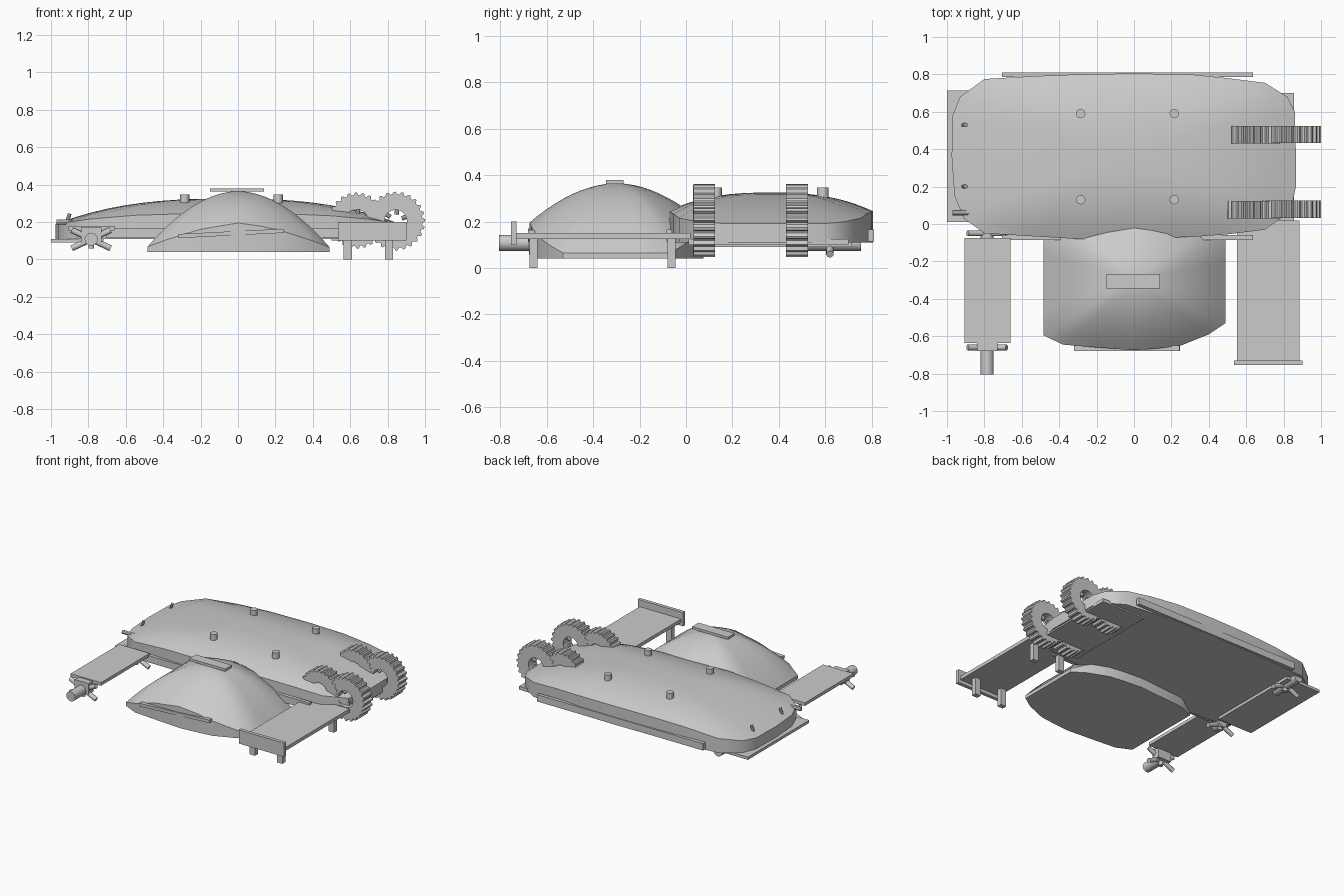
import bpy, bmesh, math
from mathutils import Vector, Matrix

if "Cube" in bpy.data.objects:
    bpy.data.objects.remove(bpy.data.objects["Cube"])

grey = bpy.data.materials.new("plain grey")
grey.diffuse_color = (0.6, 0.6, 0.6, 1)
grey.use_nodes = True
grey.node_tree.nodes["Principled BSDF"].inputs["Base Color"].default_value = grey.diffuse_color


def finish(name, bm, smooth=None):
    bmesh.ops.recalc_face_normals(bm, faces=bm.faces[:])
    me = bpy.data.meshes.new(name)
    bm.to_mesh(me)
    bm.free()
    me.materials.append(grey)
    ob = bpy.data.objects.new(name, me)
    bpy.context.collection.objects.link(ob)
    if smooth:
        bpy.ops.object.select_all(action='DESELECT')
        ob.select_set(True)
        bpy.context.view_layer.objects.active = ob
        bpy.ops.object.shade_smooth_by_angle(angle=math.radians(smooth))
    return ob


def box(name, x0, x1, y0, y1, z0, z1, tilt=0):
    bm = bmesh.new()
    bmesh.ops.create_cube(bm, size=1)
    m = (Matrix.Translation(((x0 + x1) / 2, (y0 + y1) / 2, (z0 + z1) / 2))
         @ Matrix.Rotation(tilt, 4, 'Y')
         @ Matrix.Diagonal((x1 - x0, y1 - y0, z1 - z0, 1)))
    bm.transform(m)
    return finish(name, bm)


def rod(name, a, b, r, sides=16):
    a, b = Vector(a), Vector(b)
    bm = bmesh.new()
    bmesh.ops.create_cone(bm, cap_ends=True, segments=sides, radius1=r, radius2=r,
                          depth=(b - a).length)
    bm.transform(Matrix.Translation((a + b) / 2)
                 @ (b - a).to_track_quat('Z', 'Y').to_matrix().to_4x4())
    return finish(name, bm, 40)


def shell(name, outline, cx, cy, half_x, base, rim, drop, rim_pow, top, power):
    """Flat-bottomed hull: vertical wall up to a sagging rim, then a crowned top."""
    bm = bmesh.new()
    rings = [[bm.verts.new((x, y, base)) for x, y in outline]]
    steps = 10
    for i in range(steps):
        s = 1 - i / steps
        ring = []
        for x, y in outline:
            edge = rim - drop * min(1, abs(x - cx) / half_x) ** rim_pow
            z = edge + (top - edge) * (1 - s ** power)
            ring.append(bm.verts.new((cx + (x - cx) * s, cy + (y - cy) * s, z)))
        rings.append(ring)
    n = len(outline)
    for a, b in zip(rings, rings[1:]):
        for i in range(n):
            bm.faces.new((a[i], a[(i + 1) % n], b[(i + 1) % n], b[i]))
    peak = bm.verts.new((cx, cy, top))
    for i in range(n):
        bm.faces.new((rings[-1][i], rings[-1][(i + 1) % n], peak))
    bm.faces.new(rings[0][::-1])
    return finish(name, bm, 35)


# Main hull
hull = [(-.97, .58), (-.93, .68), (-.8, .775), (-.55, .79), (-.3, .8), (0, .805), (.3, .8),
        (.5, .78), (.7, .755), (.82, .68), (.86, .6), (.865, .4), (.865, .2), (.84, .07),
        (.7, -.03), (.5, -.055), (.3, -.07), (0, -.075), (-.3, -.08), (-.55, -.065),
        (-.8, -.05), (-.91, .03), (-.96, .15), (-.975, .36)]
shell("main_hull", hull, -.05, .36, .92, .11, .245, .055, 3, .325, 2.6)

# Front dome
half = [(-.485, -.3), (-.485, -.45), (-.485, -.595), (-.38, -.645), (-.2, -.66), (0, -.675),
        (.13, -.665), (.25, -.65), (.4, -.59), (.49, -.53), (.49, -.4), (.49, -.3)]
back = [(x, -.6 - y) for x, y in half[1:-1]][::-1]
shell("front_dome", half + back, 0, -.3, .49, .04, .195, .13, 1.5, .365, 1.9)
box("dome_roof_plate", -.15, .14, -.345, -.27, .362, .38)
box("dome_bumper", -.32, .245, -.68, -.65, .128, .15, -.05)

# Side strips and hull floor plates
box("rear_strip", -.705, .635, .785, .81, .115, .165)
box("front_strip", -.705, .635, -.085, -.06, .115, .165)
box("left_floor_plate", -1, -.72, .01, .715, .09, .11)
box("right_floor_plate", .5, .855, .01, .7, .1, .125)

# Roof pegs
for x in (-.285, .215):
    for y in (.13, .59):
        rod("roof_peg", (x, y, .28), (x, y, .347), .025)

# Small rods on the left end
for y in (.2, .53):
    rod("end_stud", (-.915, y, .2), (-.9, y, .245), .01, 8)
rod("end_rod", (-.97, .06, .2), (-.88, .06, .2), .014, 8)

# Right platform with end board and legs
box("right_platform", .55, .885, -.735, .02, .125, .15)
box("right_end_board", .535, .9, -.755, -.73, .1, .2)
for x in (.565, .785):
    for y in (-.675, -.08):
        box("platform_leg", x, x + .045, y, y + .035, 0, .13)

# Left platform with spoked hubs beneath
box("left_platform", -.905, -.66, -.635, -.075, .155, .178)
box("hub_bracket", -.84, -.73, -.68, -.62, .09, .17)


def spoked_hub(y0, y1, arm_y):
    c = (-.785, .108)
    rod("hub_axle", (c[0], y0, c[1]), (c[0], y1, c[1]), .035)
    for deg in (25, 155, 205, 270, 335):
        a = math.radians(deg)
        rod("hub_arm", (c[0], arm_y, c[1]),
            (c[0] + .115 * math.cos(a), arm_y, c[1] + (.115 if deg != 270 else .05) * math.sin(a)),
            .016, 10)


spoked_hub(-.805, -.66, -.66)
spoked_hub(-.1, -.02, -.05)
spoked_hub(.52, .755, .62)


# Toothed gears, overlapping in pairs
def gear(cx, cz, r, y0, y1, teeth=24):
    bm = bmesh.new()
    loops = []
    for y in (y0, y1):
        outer, inner = [], []
        for i in range(teeth * 4):
            a = 2 * math.pi * i / (teeth * 4)
            ro = r if i % 4 < 2 else r - .014
            outer.append(bm.verts.new((cx + ro * math.cos(a), y, cz + ro * math.sin(a))))
            inner.append(bm.verts.new((cx + .06 * math.cos(a), y, cz + .06 * math.sin(a))))
        loops += [outer, inner]
    o0, i0, o1, i1 = loops
    n = len(o0)
    for a, b in ((o0, o1), (o1, i1), (i1, i0), (i0, o0)):
        for k in range(n):
            m = (k + 1) % n
            bm.faces.new((a[k], a[m], b[m], b[k]))
    finish("gear_ring", bm)
    for k in range(6):
        a = k * math.pi / 3 + .4
        p = [(cx + q * math.cos(a), (y0 + y1) / 2, cz + q * math.sin(a)) for q in (.035, .08)]
        rod("gear_spoke", p[0], p[1], .012, 8)


for y in (.03, .43):
    gear(.635, .208, .15, y, y + .093)
    gear(.843, .205, .157, y + .002, y + .095)
